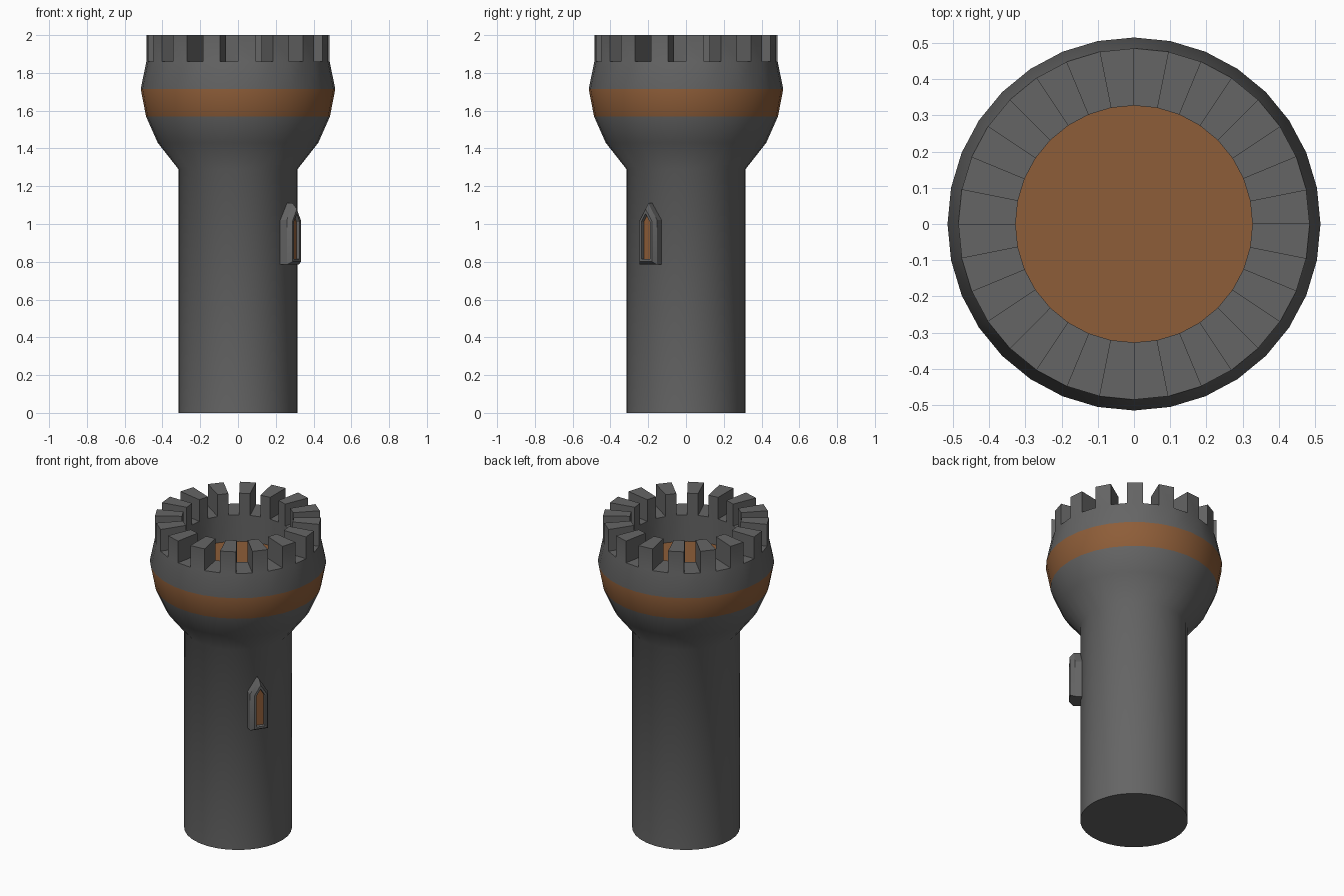
import bpy, bmesh
from math import sin, cos, pi, radians
from mathutils import Matrix

if "Cube" in bpy.data.objects:
    bpy.data.objects.remove(bpy.data.objects["Cube"])

SEG = 32


def material(name, color):
    m = bpy.data.materials.new(name)
    m.diffuse_color = color
    m.use_nodes = True
    m.node_tree.nodes["Principled BSDF"].inputs["Base Color"].default_value = m.diffuse_color
    return m


stone = material("stone", (0.13, 0.13, 0.13, 1))
clay = material("clay", (0.27, 0.11, 0.04, 1))


def finish(bm, name, angle):
    bmesh.ops.recalc_face_normals(bm, faces=bm.faces)
    mesh = bpy.data.meshes.new(name)
    bm.to_mesh(mesh)
    bm.free()
    obj = bpy.data.objects.new(name, mesh)
    bpy.context.collection.objects.link(obj)
    mesh.materials.append(stone)
    mesh.materials.append(clay)
    bpy.context.view_layer.objects.active = obj
    obj.select_set(True)
    bpy.ops.object.shade_smooth_by_angle(angle=radians(angle))
    obj.select_set(False)
    return obj


def loft(bm, loops):
    """Join successive closed loops; return the rows of faces and the vertex rings."""
    rings = [[bm.verts.new(p) for p in loop] for loop in loops]
    rows = []
    for a, b in zip(rings, rings[1:]):
        n = len(a)
        rows.append([bm.faces.new((a[i], a[(i + 1) % n], b[(i + 1) % n], b[i]))
                     for i in range(n)])
    return rows, rings


# Tower: shaft, flared head, rim and sunken well
profile = [(0.315, 0), (0.315, 1.29), (0.425, 1.43), (0.487, 1.57), (0.515, 1.715),
           (0.485, 1.86), (0.327, 1.86), (0.327, 1.69)]
bm = bmesh.new()
rows, rings = loft(bm, [[(r * cos(2 * pi * i / SEG), r * sin(2 * pi * i / SEG), z)
                         for i in range(SEG)] for r, z in profile])
bm.faces.new(rings[0])
bm.faces.new(rings[-1]).material_index = 1
for f in rows[3]:                       # coloured band
    f.material_index = 1

# Battlements: raise every other rim face
raised = bmesh.ops.extrude_discrete_faces(bm, faces=rows[5][::2])["faces"]
bmesh.ops.translate(bm, vec=(0, 0, 0.14), verts=[v for f in raised for v in f.verts])
finish(bm, "tower", 40)


# Pointed window: frame with chamfered edge and recessed pane
def arch(depth, inset):
    w = 0.056 - inset
    peak, shoulder = 1.11 - 1.9 * inset, 1.02 - 0.28 * inset
    return [(depth, -w, 0.785 + inset), (depth, w, 0.785 + inset),
            (depth, w, shoulder), (depth, 0, peak), (depth, -w, shoulder)]


bm = bmesh.new()
rows, rings = loft(bm, [arch(0.29, 0), arch(0.352, 0), arch(0.378, 0.016),
                        arch(0.378, 0.029), arch(0.358, 0.031)])
bm.faces.new(rings[-1]).material_index = 1
bm.faces.new(rings[0])
bmesh.ops.transform(bm, matrix=Matrix.Rotation(radians(-34.5), 4, 'Z'), verts=bm.verts)
finish(bm, "window", 30)
